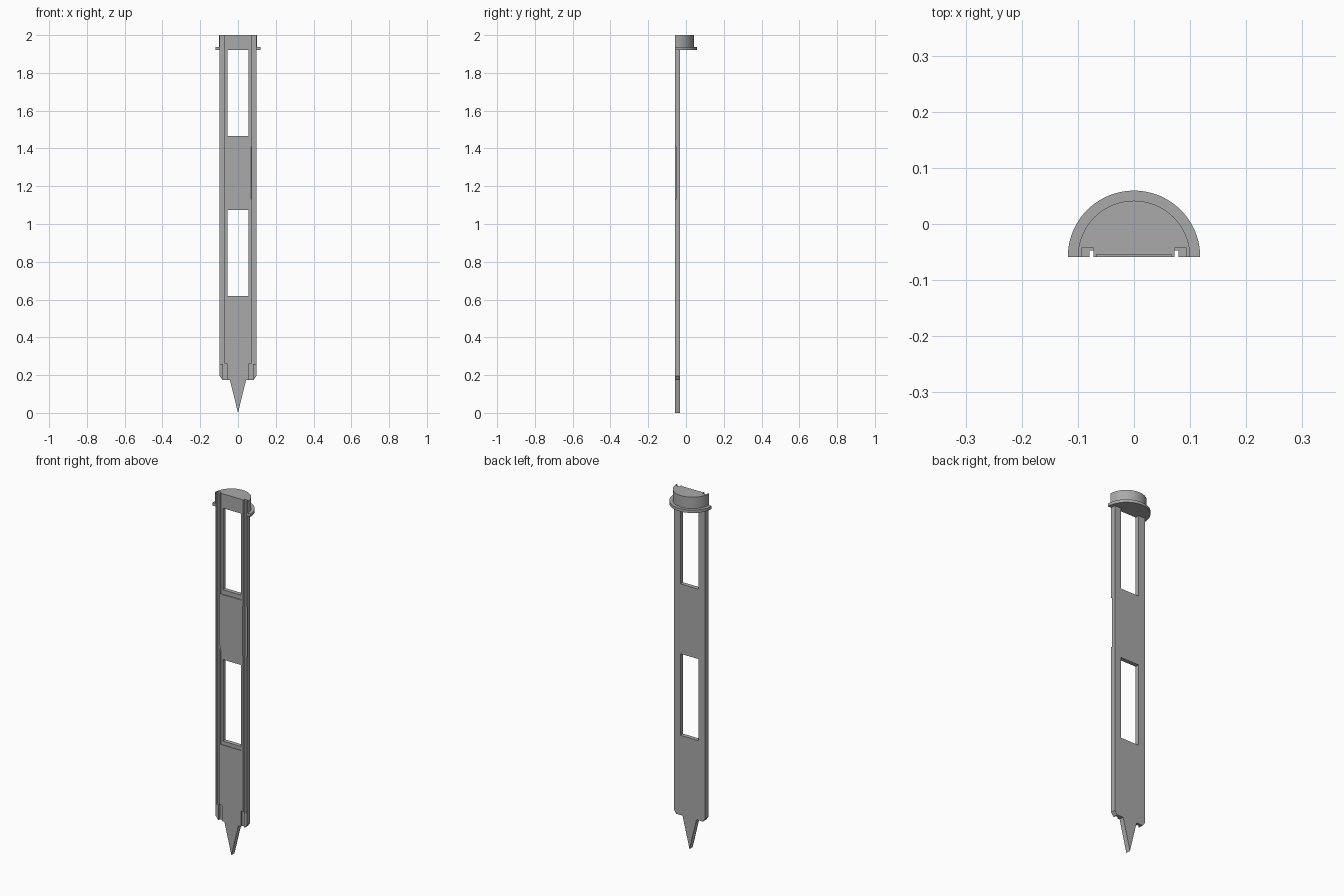
import bpy, bmesh, math

cube = bpy.data.objects.get("Cube")
if cube:
    bpy.data.objects.remove(cube, do_unlink=True)

GREY = (0.4, 0.4, 0.4, 1)
mat = bpy.data.materials.new("plain grey")
mat.use_nodes = True
mat.diffuse_color = GREY
mat.node_tree.nodes["Principled BSDF"].inputs["Base Color"].default_value = GREY

FRONT, BACK = -0.0585, -0.031
EDGE = 0.097


def prism(name, points, offset):
    """Extrude a closed loop of 3D points along an offset."""
    bm = bmesh.new()
    face = bm.faces.new([bm.verts.new(p) for p in points])
    ext = bmesh.ops.extrude_face_region(bm, geom=[face])
    verts = [v for v in ext["geom"] if isinstance(v, bmesh.types.BMVert)]
    bmesh.ops.translate(bm, verts=verts, vec=offset)
    bmesh.ops.recalc_face_normals(bm, faces=bm.faces)
    mesh = bpy.data.meshes.new(name)
    bm.to_mesh(mesh)
    bm.free()
    mesh.materials.append(mat)
    obj = bpy.data.objects.new(name, mesh)
    bpy.context.collection.objects.link(obj)
    return obj


def box(name, x0, x1, y0, y1, z0, z1):
    loop = [(x0, y0, z0), (x1, y0, z0), (x1, y1, z0), (x0, y1, z0)]
    return prism(name, loop, (0, 0, z1 - z0))


def half_disc(name, radius, z0, z1):
    n = 48
    loop = [(radius * math.cos(math.pi * i / n),
             FRONT + radius * math.sin(math.pi * i / n), z0) for i in range(n + 1)]
    return prism(name, loop, (0, 0, z1 - z0))


def boolean(obj, other, operation):
    mod = obj.modifiers.new("join or cut", "BOOLEAN")
    mod.operation, mod.solver, mod.object = operation, "EXACT", other
    bpy.ops.object.select_all(action="DESELECT")
    bpy.context.view_layer.objects.active = obj
    obj.select_set(True)
    bpy.ops.object.modifier_apply(modifier=mod.name)
    bpy.data.objects.remove(other, do_unlink=True)


# Flat stake with chamfered shoulders and a pointed tip
side = [(0.043, 0.175), (0.082, 0.175), (EDGE, 0.195), (EDGE, 1.93)]
outline = [(0, 0)] + side + [(-x, z) for x, z in reversed(side)]
stake = prism("stake", [(x, FRONT, z) for x, z in outline], (0, BACK - FRONT, 0))

# Half round cap with a flange
boolean(stake, half_disc("flange", 0.118, 1.92, 1.936), "UNION")
boolean(stake, half_disc("cap", 0.1, 1.93, 2.0), "UNION")

# Two windows with shallow recessed fields around them
for low, high, field_low, field_high in ((1.465, 1.92, 1.44, 2.1),
                                         (0.62, 1.075, 0.6, 1.125)):
    boolean(stake, box("field", -0.067, 0.067, -0.1, -0.054, field_low, field_high),
            "DIFFERENCE")
    boolean(stake, box("window", -0.056, 0.056, -0.1, -0.02, low, high), "DIFFERENCE")

# Long grooves near both edges, stepping inward at the foot
for s in (-1, 1):
    boolean(stake, box("groove", *sorted((s * 0.072, s * 0.094)), -0.1, -0.043, 0.26, 2.1),
            "DIFFERENCE")
    boolean(stake, box("foot_slot", *sorted((s * 0.058, s * 0.079)), -0.1, -0.047, 0.1, 0.262),
            "DIFFERENCE")

# Lowered lip and bevelled groove edge on the left, small nick on the right
boolean(stake, box("lip_cut", 0.085, 0.11, -0.1, -0.053, 1.13, 1.41), "DIFFERENCE")
wedge = [(0.068, -0.06, 1.13), (0.0745, -0.06, 1.13), (0.0745, -0.044, 1.13)]
boolean(stake, prism("groove_bevel", wedge, (0, 0, 0.28)), "DIFFERENCE")
boolean(stake, box("nick", -0.075, -0.066, -0.1, -0.053, 1.13, 1.15), "DIFFERENCE")

# Smooth round cap, sharp edges elsewhere
bpy.ops.object.shade_smooth_by_angle(angle=math.radians(25))
